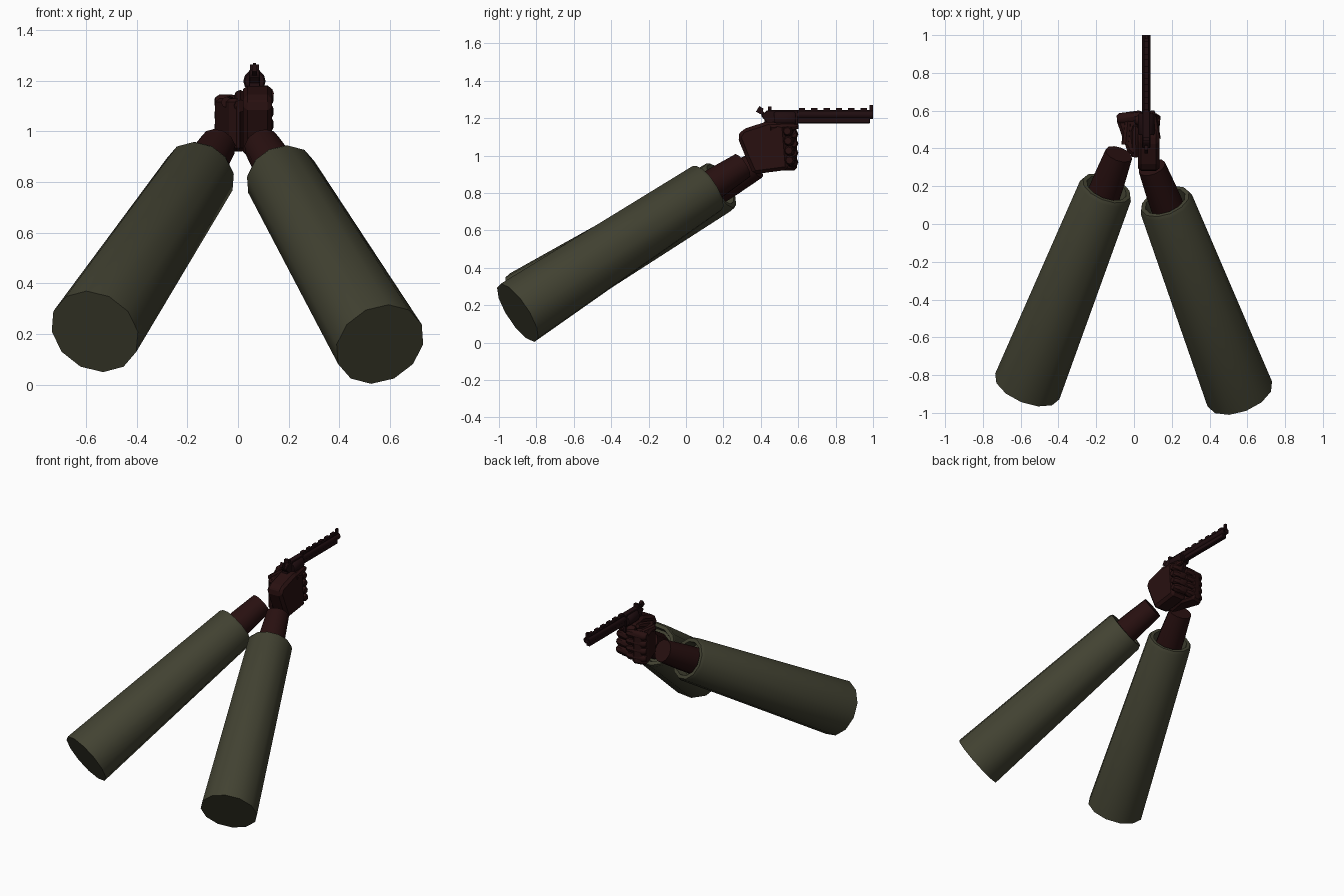
import bpy, bmesh, math
from mathutils import Vector, Matrix

if "Cube" in bpy.data.objects:
    bpy.data.objects.remove(bpy.data.objects["Cube"])


def material(name, rgb):
    m = bpy.data.materials.new(name)
    m.diffuse_color = (*rgb, 1)
    m.use_nodes = True
    m.node_tree.nodes["Principled BSDF"].inputs["Base Color"].default_value = m.diffuse_color
    return m


OLIVE = material("olive_cloth", (0.055, 0.055, 0.032))
SKIN = material("dark_red_glove", (0.021, 0.005, 0.005))
METAL = material("dark_metal", (0.014, 0.004, 0.005))


def finish(name, bm, mat, bevel=0.0, smooth=None):
    bmesh.ops.recalc_face_normals(bm, faces=bm.faces)
    me = bpy.data.meshes.new(name)
    bm.to_mesh(me)
    bm.free()
    me.materials.append(mat)
    if smooth:
        me.shade_smooth()
        me.set_sharp_from_angle(angle=math.radians(smooth))
    ob = bpy.data.objects.new(name, me)
    bpy.context.collection.objects.link(ob)
    if bevel:
        b = ob.modifiers.new("bevel", 'BEVEL')
        b.width, b.segments = bevel, 1
    return ob


def lathe(name, a, b, rings, mat, n=12, smooth=40):
    """Rings of (distance fraction, radius) along the line a-b, capped at both ends."""
    a, b = Vector(a), Vector(b)
    rot = (b - a).to_track_quat('Z', 'Y')
    bm = bmesh.new()
    loops = []
    for t, r in rings:
        loops.append([bm.verts.new(a.lerp(b, t) + rot @ Vector(
            (r * math.cos(2 * math.pi * i / n), r * math.sin(2 * math.pi * i / n), 0)))
            for i in range(n)])
    for lo, hi in zip(loops, loops[1:]):
        for i in range(n):
            j = (i + 1) % n
            bm.faces.new((lo[i], lo[j], hi[j], hi[i]))
    bm.faces.new(loops[0][::-1])
    bm.faces.new(loops[-1])
    return finish(name, bm, mat, smooth=smooth)


def prism(name, pts, lo, hi, mat, plane='yz', bevel=0.0):
    """Profile in the yz plane (extruded in x) or the xy plane (extruded in z)."""
    bm = bmesh.new()
    place = (lambda p, h: (h, *p)) if plane == 'yz' else (lambda p, h: (*p, h))
    A = [bm.verts.new(place(p, lo)) for p in pts]
    B = [bm.verts.new(place(p, hi)) for p in pts]
    bm.faces.new(A)
    bm.faces.new(B)
    for i in range(len(pts)):
        j = (i + 1) % len(pts)
        bm.faces.new((A[i], A[j], B[j], B[i]))
    return finish(name, bm, mat, bevel)


def box(name, c, size, mat, tilt=0.0, bevel=0.0):
    bm = bmesh.new()
    bmesh.ops.create_cube(bm, size=1, matrix=Matrix.Translation(c)
                          @ Matrix.Rotation(tilt, 4, 'X') @ Matrix.Diagonal((*size, 1)))
    return finish(name, bm, mat, bevel)


# Sleeves with an open, recessed cuff, and the wrists coming out of them
arms = [("right", (0.56, -0.90, 0.16), (0.165, 0.12, 0.83), (0.095, 0.30, 0.945)),
        ("left", (-0.565, -0.86, 0.21), (-0.145, 0.19, 0.84), (-0.08, 0.37, 0.945))]
for side, elbow, cuff, wrist in arms:
    lathe(side + "_sleeve", elbow, cuff,
          [(0, 0.183), (0.985, 0.145), (1, 0.135), (1, 0.112), (0.95, 0.105)], OLIVE)
    start = Vector(cuff).lerp(Vector(elbow), 0.08)
    lathe(side + "_wrist", start, wrist, [(0, 0.09), (0.5, 0.084), (1, 0.074)], SKIN)

# Right hand: palm block, curled fingers and thumb
prism("right_palm", [(0.275, 1.10), (0.30, 1.14), (0.44, 1.185), (0.53, 1.165),
                     (0.55, 0.925), (0.36, 0.90), (0.32, 0.99)],
      0.02, 0.135, SKIN, bevel=0.018)
for i in range(4):
    z = 0.975 + i * 0.052
    y = 0.565 - 0.004 * i
    lathe(f"right_finger_{i + 1}", (0.005, y, z), (0.138, y - 0.012, z),
          [(0, 0.018), (0.12, 0.029), (0.85, 0.029), (1, 0.019)], SKIN, n=8)
lathe("trigger_finger", (0.118, 0.45, 1.15), (0.095, 0.60, 1.155),
      [(0, 0.024), (0.8, 0.021), (1, 0.012)], SKIN, n=8)
lathe("right_thumb", (0.01, 0.36, 1.10), (0.008, 0.52, 1.15),
      [(0, 0.026), (0.8, 0.024), (1, 0.014)], SKIN, n=8)

# Left hand: wedge-shaped palm supporting the right, fingers wrapping the front
prism("left_palm", [(-0.095, 0.555), (-0.065, 0.585), (0.0, 0.595), (0.03, 0.50),
                    (0.005, 0.35), (-0.035, 0.385)],
      0.92, 1.13, SKIN, 'xy', bevel=0.014)
for i in range(4):
    z = 0.965 + i * 0.05
    lathe(f"left_finger_{i + 1}", (-0.09, 0.555, z), (0.05, 0.575, z),
          [(0, 0.019), (0.12, 0.03), (0.85, 0.029), (1, 0.018)], SKIN, n=8)
lathe("left_thumb", (-0.045, 0.42, 1.115), (-0.03, 0.57, 1.12),
      [(0, 0.022), (0.8, 0.02), (1, 0.012)], SKIN, n=8)

# Revolver: frame, drum, grip, trigger guard
GX = 0.065
prism("gun_frame", [(0.40, 1.215), (0.435, 1.243), (0.60, 1.243), (0.60, 1.165), (0.44, 1.165)],
      GX - 0.022, GX + 0.022, METAL, bevel=0.004)
lathe("drum", (GX, 0.47, 1.198), (GX, 0.585, 1.198),
      [(0, 0.038), (0.08, 0.044), (0.92, 0.044), (1, 0.038)], METAL)
prism("grip", [(0.42, 1.19), (0.50, 1.19), (0.46, 0.95), (0.38, 0.93)],
      GX - 0.02, GX + 0.02, METAL)
prism("trigger_guard", [(0.51, 1.17), (0.59, 1.17), (0.585, 1.12), (0.56, 1.10), (0.51, 1.10)],
      GX - 0.01, GX + 0.01, METAL)

# Barrel: round tube, underlug, top rib with raised segments
lathe("barrel", (GX, 0.59, 1.218), (GX, 1.0, 1.218),
      [(0, 0.023), (1, 0.023), (1, 0.013), (0.95, 0.013)], METAL)
box("underlug", (GX, 0.79, 1.19), (0.03, 0.39, 0.036), METAL, bevel=0.005)
box("top_rib", (GX, 0.795, 1.238), (0.024, 0.40, 0.014), METAL)
for i in range(6):
    box(f"rib_segment_{i + 1}", (GX, 0.62 + i * 0.066, 1.249), (0.022, 0.034, 0.014), METAL)

# Sights and hammer
box("front_sight", (GX, 0.99, 1.256), (0.012, 0.02, 0.028), METAL)
box("rear_sight", (GX, 0.448, 1.253), (0.034, 0.018, 0.022), METAL)
box("hammer", (GX, 0.395, 1.243), (0.02, 0.028, 0.034), METAL, tilt=math.radians(-30))
box("hammer_arm", (GX, 0.412, 1.222), (0.014, 0.018, 0.05), METAL, tilt=math.radians(35))
